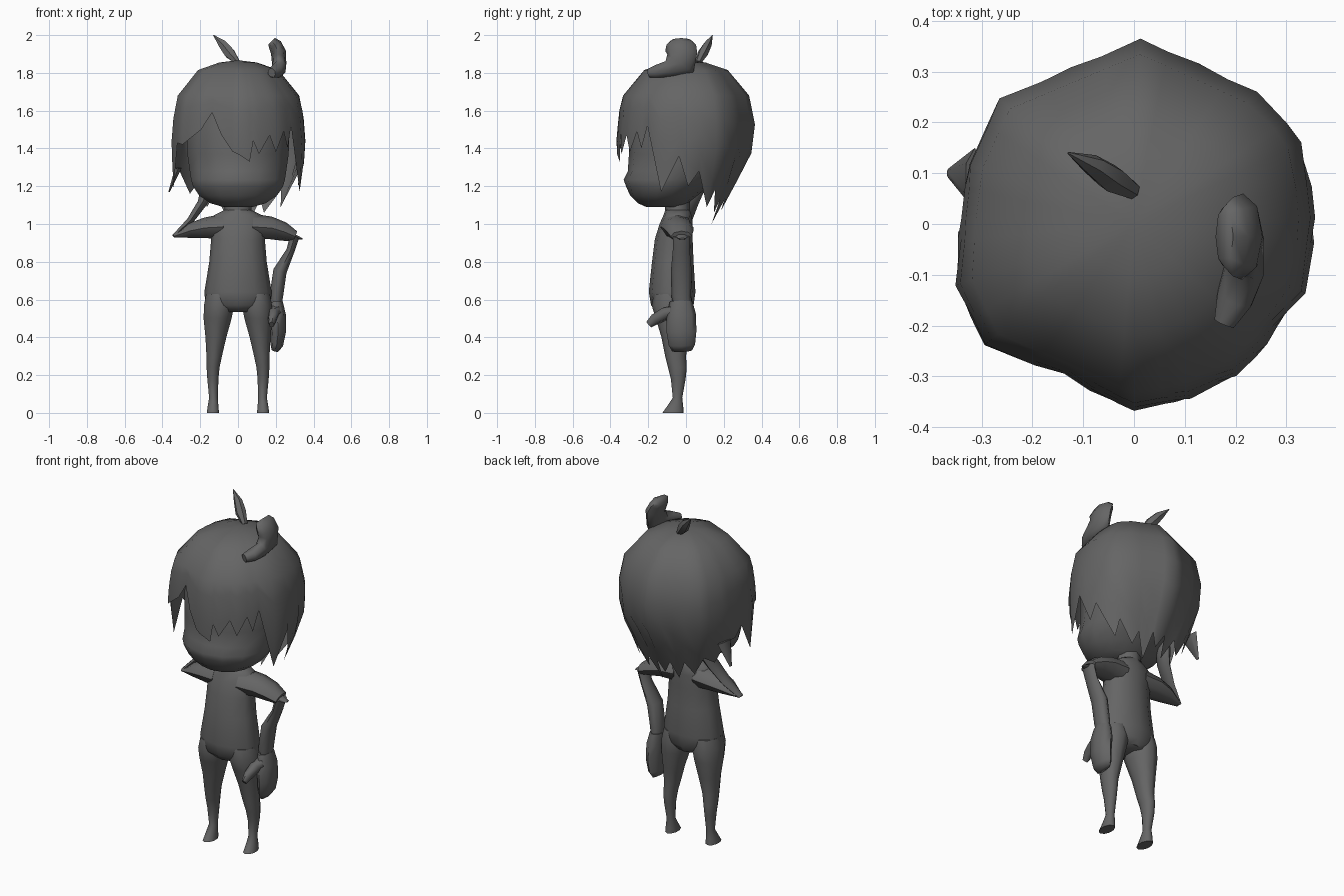
import bpy, bmesh, math
from mathutils import Vector

GREY = bpy.data.materials.new("dark grey")
GREY.diffuse_color = (0.13, 0.13, 0.13, 1)


def finish(name, bm, angle=50):
    bmesh.ops.recalc_face_normals(bm, faces=bm.faces)
    me = bpy.data.meshes.new(name)
    bm.to_mesh(me)
    bm.free()
    me.materials.append(GREY)
    ob = bpy.data.objects.new(name, me)
    bpy.context.collection.objects.link(ob)
    bpy.context.view_layer.objects.active = ob
    ob.select_set(True)
    bpy.ops.object.shade_smooth_by_angle(angle=math.radians(angle))
    ob.select_set(False)
    return ob


def loft(name, rings, n=10, upright=False, angle=50):
    """Skin elliptic rings (x, y, z, half width, half depth along y)."""
    bm = bmesh.new()
    pts = [Vector(r[:3]) for r in rings]
    loops = []
    for i, r in enumerate(rings):
        t = Vector((0, 0, 1))
        if not upright:
            t = (pts[min(i + 1, len(pts) - 1)] - pts[max(i - 1, 0)]).normalized()
        v = Vector((0, 1, 0))
        v = (v - t * v.dot(t)).normalized()
        u = v.cross(t)
        loops.append([bm.verts.new(pts[i] + u * r[3] * math.sin(k * math.tau / n)
                                   - v * r[4] * math.cos(k * math.tau / n)) for k in range(n)])
    for a, b in zip(loops, loops[1:]):
        for k in range(n):
            bm.faces.new((a[k], a[(k + 1) % n], b[(k + 1) % n], b[k]))
    bm.faces.new(loops[0])
    bm.faces.new(loops[-1])
    return finish(name, bm, angle)


def stack(name, rows, n=12, angle=50):
    """Upright loft from rows (z, centre x, half width, front y, back y)."""
    return loft(name, [(cx, (f + b) / 2, z, w, (b - f) / 2) for z, cx, w, f, b in rows], n, True, angle)


def lerp(table, z):
    for (z0, r0), (z1, r1) in zip(table, table[1:]):
        if z1 <= z <= z0:
            return r0 + (r1 - r0) * (z0 - z) / (z0 - z1)
    return table[-1][1]


# Torso, neck and legs
stack("torso", [(.535, 0, .09, -.15, .02), (.57, 0, .172, -.185, .04), (.64, 0, .178, -.197, .05),
                (.8, 0, .152, -.18, .04), (.92, 0, .142, -.165, .035), (1.0, 0, .15, -.14, .035),
                (1.045, 0, .13, -.12, .03), (1.075, 0, .07, -.11, .02)])
stack("neck", [(1.05, 0, .075, -.11, .02), (1.14, 0, .065, -.11, .02)], 8)
for side, s in (("left", -1), ("right", 1)):
    stack(side + "_leg", [(.63, s * .1, .072, -.17, .025), (.57, s * .1, .084, -.182, .038),
                          (.5, s * .108, .078, -.16, .03), (.4, s * .117, .058, -.13, .015),
                          (.3, s * .126, .043, -.11, 0), (.24, s * .132, .036, -.095, .004),
                          (.18, s * .133, .031, -.08, -.002), (.08, s * .13, .024, -.07, -.02),
                          (.035, s * .132, .03, -.1, -.015), (0, s * .133, .034, -.125, -.012)], 10, 70)

# Lowered arm with sleeve, hand and thumb
loft("right_sleeve", [(.07, -.05, .985, .07, .085), (.17, -.04, .98, .06, .08),
                      (.24, -.03, .96, .05, .07), (.30, -.025, .935, .03, .055)], 8)
loft("right_elbow", [(.20, -.03, .955, .03, .05), (.28, -.025, .935, .022, .045),
                     (.34, -.02, .922, .004, .015)], 6)
loft("right_forearm", [(.30, -.025, .935, .025, .045), (.278, -.025, .86, .022, .045),
                       (.222, -.025, .75, .036, .055), (.203, -.025, .62, .036, .052),
                       (.2, -.02, .57, .03, .05)], 8, False, 70)
loft("right_hand", [(.2, -.025, .59, .036, .06), (.208, -.025, .52, .045, .078),
                    (.213, -.024, .43, .041, .079), (.205, -.022, .36, .034, .07),
                    (.195, -.02, .328, .018, .052)], 8, False, 70)
loft("right_thumb", [(.2, -.06, .54, .035, .035), (.188, -.11, .525, .032, .036),
                     (.182, -.165, .495, .025, .03), (.178, -.197, .467, .014, .02)], 6, False, 70)

# Raised arm reaching behind the head
loft("left_sleeve", [(-.07, -.05, .985, .07, .085), (-.17, -.04, .98, .055, .08),
                     (-.25, -.035, .965, .04, .06), (-.34, -.03, .935, .006, .02)], 8)
loft("left_forearm", [(-.34, -.03, .935, .01, .02), (-.255, -.01, 1.015, .018, .04),
                      (-.19, .02, 1.11, .025, .045), (-.165, .05, 1.18, .035, .045),
                      (-.15, .07, 1.25, .02, .03)], 8)

# Face
stack("face", [(1.09, 0, .08, -.21, -.03), (1.11, 0, .15, -.255, .01), (1.15, 0, .21, -.295, .06),
               (1.2, 0, .245, -.318, .12), (1.235, 0, .255, -.33, .16), (1.28, 0, .262, -.308, .2),
               (1.37, 0, .275, -.302, .26), (1.5, 0, .28, -.3, .28), (1.65, 0, .24, -.26, .24)], 14)

# Hair shell: a many-sided outline swept down to a spiky hem
outline = [Vector(p) for p in [(0, -.368), (.11, -.345), (.225, -.288), (.338, -.14), (.358, -.02),
                               (.358, .05), (.335, .165), (.275, .25), (.015, .37), (-.272, .25),
                               (-.33, .12), (-.345, 0), (-.353, -.12), (-.295, -.24)]]


def outline_radius(a):
    d = Vector((math.sin(a), -math.cos(a)))
    for p, q in zip(outline, outline[1:] + outline[:1]):
        e = q - p
        den = d.x * e.y - d.y * e.x
        t = (p.x * e.y - p.y * e.x) / den if abs(den) > 1e-9 else -1
        s = (p.x * d.y - p.y * d.x) / den if abs(den) > 1e-9 else -1
        if t > 0 and -1e-6 <= s <= 1 + 1e-6:
            return t
    return .36


crown_prof = [(1.865, .1), (1.855, .28), (1.815, .6), (1.68, .905), (1.6, .96)]
front_prof = crown_prof + [(1.45, 1), (1.3, .985), (1.15, .96)]
side_prof = crown_prof + [(1.45, 1), (1.3, .98), (1.2, .9), (1.08, .82)]
back_prof = crown_prof + [(1.5, 1), (1.36, .93), (1.2, .69), (1.09, .53), (1.0, .4)]
hem = [(-92, 1.3), (-85, 1.36), (-71, 1.19), (-60, 1.43), (-51, 1.42), (-35, 1.5), (-25, 1.59),
       (-15, 1.47), (-5, 1.385), (0, 1.37), (10, 1.33), (13, 1.44), (18, 1.37), (28, 1.47),
       (34, 1.38), (43, 1.49), (48, 1.4), (54, 1.52), (68, 1.17), (84, 1.36), (92, 1.2), (102, 1.28),
       (116, 1.09), (124, 1.18), (137, 1.06), (147, 1.13), (158, 1.0), (169, 1.14), (178, 1.07),
       (191, 1.15), (202, 1.04), (213, 1.16), (227, 1.09), (236, 1.2), (250, 1.16), (258, 1.28)]
bm = bmesh.new()
crown = bm.verts.new((0, 0, 1.867))
cols = []
for deg, low in hem:
    a = math.radians(deg)
    back = max(0, -math.cos(a)) ** .8
    side = side_prof if math.cos(a) < .08 else front_prof
    rad = outline_radius(a)
    col = []
    for z in [1.855, 1.815, 1.68] + [1.68 + (low - 1.68) * f for f in (.25, .5, .75, 1)]:
        r = (lerp(side, z) * (1 - back) + lerp(back_prof, z) * back) * rad
        col.append(bm.verts.new((r * math.sin(a), -r * math.cos(a), z)))
    cols.append(col)
for a, b in zip(cols, cols[1:] + cols[:1]):
    bm.faces.new((crown, a[0], b[0]))
    for k in range(len(a) - 1):
        bm.faces.new((a[k], a[k + 1], b[k + 1], b[k]))
finish("hair", bm, 60)

# Outward flick of hair at the side
loft("hair_flick", [(-.315, .09, 1.3, .02, .06), (-.365, .1, 1.17, .004, .01)], 6, angle=40)

# Folded ear and upright leaf-shaped ear
loft("right_ear", [(.178, -.195, 1.80, .025, .022), (.198, -.15, 1.808, .036, .038),
                   (.215, -.09, 1.82, .04, .05), (.218, -.03, 1.85, .038, .085),
                   (.214, -.025, 1.91, .04, .085), (.195, -.025, 1.95, .036, .078),
                   (.178, -.025, 1.968, .024, .06)], 8, False, 70)
loft("left_ear", [(0, .065, 1.855, .014, .017), (-.045, .09, 1.905, .032, .028),
                  (-.08, .115, 1.95, .026, .022), (-.13, .14, 2.0, .002, .002)], 6)
